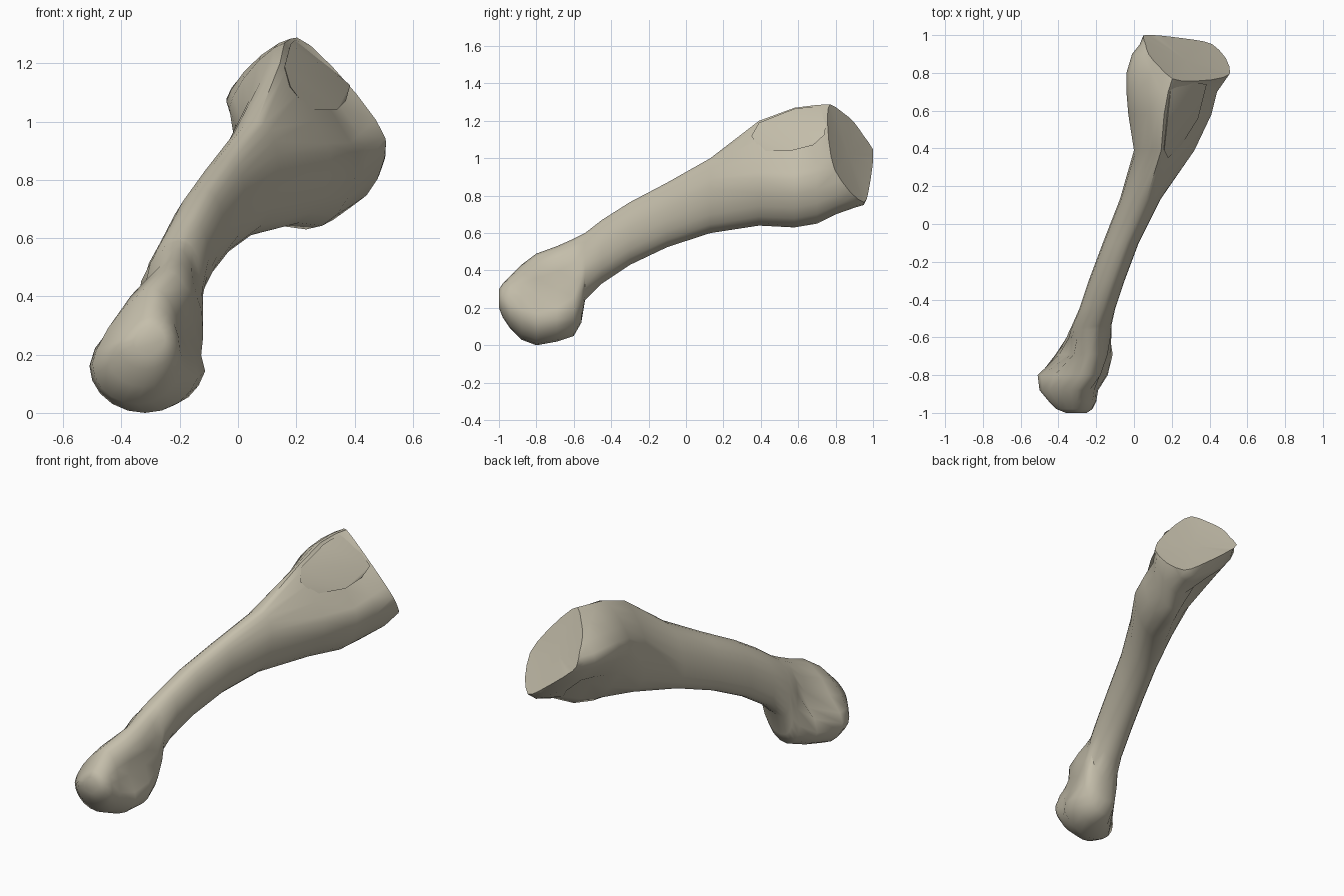
import bpy
import bmesh
from math import sin, cos, pi
from mathutils import Vector

cube = bpy.data.objects.get("Cube")
if cube:
    bpy.data.objects.remove(cube, do_unlink=True)


def make_material(name, colour):
    material = bpy.data.materials.new(name)
    material.use_nodes = True
    material.diffuse_color = colour
    shader = material.node_tree.nodes["Principled BSDF"]
    shader.inputs["Base Color"].default_value = colour
    shader.inputs["Roughness"].default_value = 0.8
    return material


bone_material = make_material("bone ivory", (0.56, 0.52, 0.41, 1))


def finish(bm, name, angle):
    """Turn a bmesh into a shaded object with the bone colour."""
    bmesh.ops.recalc_face_normals(bm, faces=bm.faces[:])
    mesh = bpy.data.meshes.new(name)
    bm.to_mesh(mesh)
    bm.free()
    mesh.materials.append(bone_material)
    part = bpy.data.objects.new(name, mesh)
    bpy.context.collection.objects.link(part)
    bpy.ops.object.select_all(action="DESELECT")
    part.select_set(True)
    bpy.context.view_layer.objects.active = part
    bpy.ops.object.shade_smooth_by_angle(angle=angle)
    return part


# Cross-sections along the bone: y, x range, z range, then where the
# top, bottom, left and right extremes sit as fractions of those ranges
KNUCKLE = [
    (-1.0, -.36, -.25, .20, .30, .5, .5, .5, .5),
    (-.98, -.41, -.22, .15, .33, .55, .5, .45, .5),
    (-.94, -.45, -.20, .09, .37, .6, .5, .4, .45),
    (-.88, -.50, -.19, .03, .43, .65, .5, .35, .4),
    (-.80, -.51, -.13, 0, .49, .7, .5, .33, .35),
    (-.69, -.42, -.105, .02, .53, .6, .5, .35, .35),
    (-.60, -.36, -.12, .05, .57, .6, .4, .45, .4),
    (-.56, -.34, -.12, .12, .59, .6, .4, .45, .5),
    (-.54, -.33, -.12, .24, .60, .6, .4, .42, .55),
]
# The shaft leans the same way all along, so it shares its fractions
SHAFT_LEAN = (.65, .37, .4, .6)
SHAFT = [
    (-.45, -.29, -.10, .33, .67),
    (-.30, -.24, -.05, .43, .765),
    (-.10, -.165, .025, .525, .87),
    (.13, -.075, .14, .60, 1.0),
]
JOINT = [
    (.39, 0, .32, .64, 1.20, .45, .5, .58, .45),
    (.58, -.03, .41, .63, 1.27, .43, .6, .65, .4),
    (.70, -.04, .44, .65, 1.285, .46, .66, .66, .42),
    (.80, -.04, .51, .70, 1.29, .46, .7, .64, .42),
    (.90, -.01, .52, .735, 1.27, .4, .68, .62, .4),
    (.95, .03, .52, .75, 1.25, .4, .67, .62, .4),
    (1.0, .05, .52, .85, 1.22, .35, .74, .54, .4),
]
SECTIONS = KNUCKLE + [row + SHAFT_LEAN for row in SHAFT] + JOINT
QUARTER = 5


def flatness(quarter, y):
    """How far a quarter is pulled from round towards a flat facet."""
    if quarter == 0 and y > .3:
        return 1.9 if y < .75 else 1.3
    if quarter == 2 and y > .5:
        return 1.5
    if quarter == 2 and y > -.7:
        return .7
    if quarter == 3 and (y > .3 or y < -.65):
        return 1.45
    return 1.0


def ring(y, x0, x1, z0, z1, top, bottom, left, right):
    """Four elliptic quarters joined at the extreme points."""
    width, height = x1 - x0, z1 - z0
    poles = [(x0 + top * width, z1), (x0 + bottom * width, z0)]
    sides = [(x1, z0 + right * height), (x0, z0 + left * height)]
    order = [(0, 0), (1, 0), (1, 1), (0, 1)]
    points = []
    for index, (p, s) in enumerate(order):
        pole, side = poles[p], sides[s]
        power = flatness(index, y)
        for step in range(QUARTER):
            t = step / QUARTER
            if index % 2:
                t = 1 - t
            a = max(sin(t * pi / 2), 0) ** power
            c = max(cos(t * pi / 2), 0) ** power
            points.append(Vector((pole[0] + (side[0] - pole[0]) * a, y,
                                  side[1] + (pole[1] - side[1]) * c)))
    return points


# Main bone: loft the sections and close the low end
bm = bmesh.new()
rings = [[bm.verts.new(p) for p in ring(*row)] for row in SECTIONS]
for lower, upper in zip(rings, rings[1:]):
    count = len(lower)
    for i in range(count):
        j = (i + 1) % count
        bm.faces.new((lower[i], lower[j], upper[j], upper[i]))
bm.faces.new(rings[0])

# Hollows in the flanks of the knuckle and under the joint end
HOLLOWS = [
    ((-.14, -.75, .28), .15, (-.05, 0, 0)),
    ((-.42, -.69, .30), .15, (.05, 0, 0)),
    ((.12, .74, .76), .16, (.03, 0, .04)),
]
for centre, radius, push in HOLLOWS:
    for v in bm.verts:
        weight = 1 - (v.co - Vector(centre)).length / radius
        if weight > 0:
            v.co += Vector(push) * min(1, weight * 1.5)

# Slanted joint face, cut flat and slightly dished
joint_normal = Vector((.45, .77, .45)).normalized()
bmesh.ops.bisect_plane(bm, geom=bm.verts[:] + bm.edges[:] + bm.faces[:],
                       plane_co=(.2, .77, 1.29), plane_no=joint_normal,
                       clear_outer=True)
rim = [e for e in bm.edges if e.is_boundary]
joint = bmesh.ops.holes_fill(bm, edges=rim, sides=0)["faces"]
bmesh.ops.recalc_face_normals(bm, faces=bm.faces[:])
dish = bmesh.ops.poke(bm, faces=joint)
for v in dish["verts"]:
    v.co -= joint_normal * .015
finish(bm, "main_bone", .85)

# Overhanging ridge on the upper left of the joint end
RIDGE = [
    (.16, .39, 1.19), (.18, .35, 1.12), (.24, .40, 1.04), (.34, .56, 1.04),
    (.37, .68, 1.07), (.385, .74, 1.125), (.20, .765, 1.285),
    (.18, .58, 1.265), (.14, .60, 1.12), (.17, .72, 1.12),
]
bm = bmesh.new()
for point in RIDGE:
    bm.verts.new(point)
hull = bmesh.ops.convex_hull(bm, input=bm.verts[:])
inner = {v for v in hull["geom_interior"] if isinstance(v, bmesh.types.BMVert)}
bmesh.ops.delete(bm, geom=list(inner), context="VERTS")
finish(bm, "upper_ridge", .6)
